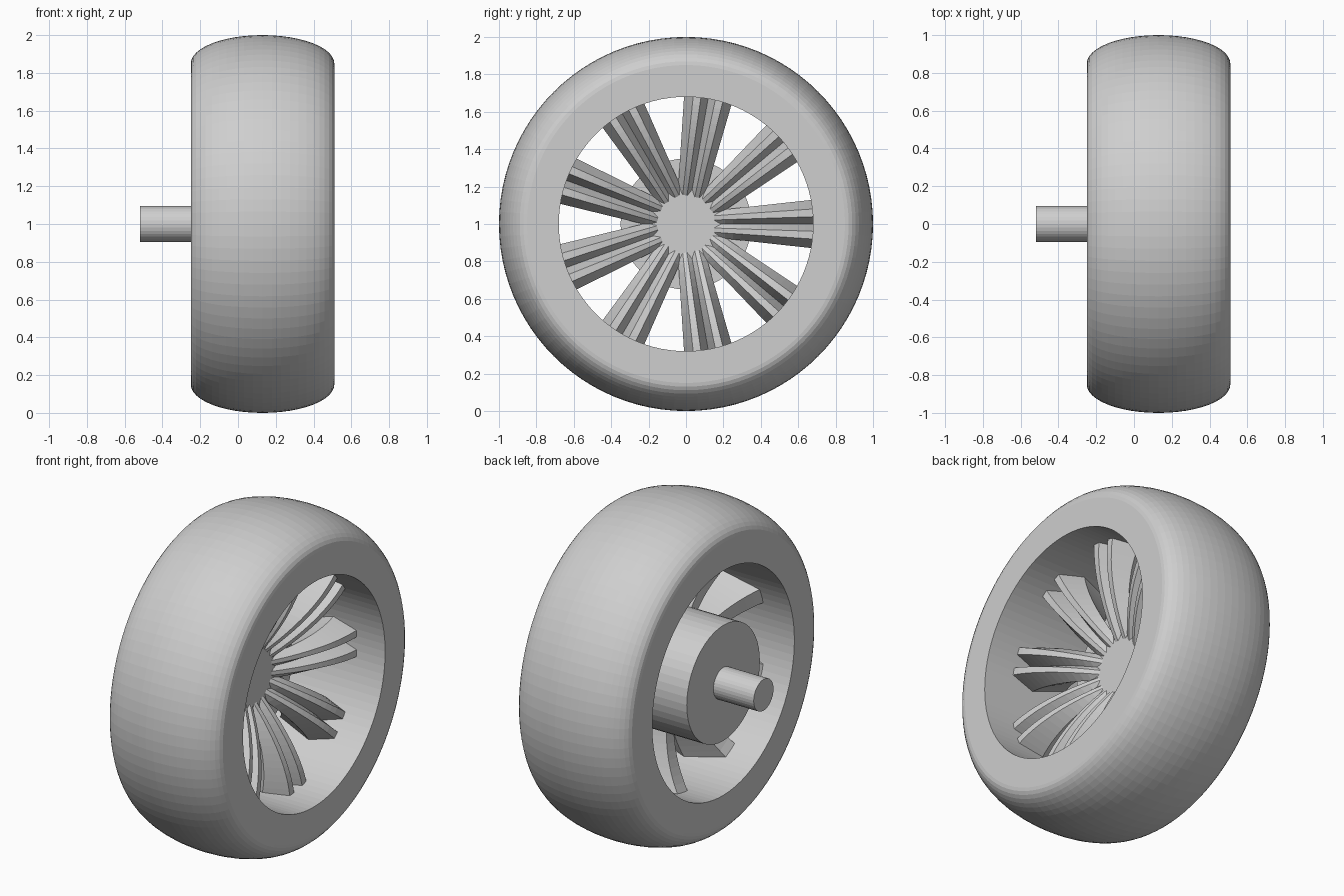
import bpy, bmesh
from math import cos, sin, pi

cube = bpy.data.objects.get("Cube")
if cube:
    bpy.data.objects.remove(cube, do_unlink=True)

# One plain grey for the whole wheel
grey = bpy.data.materials.new("plain_grey")
grey.use_nodes = True
colour = (0.62, 0.62, 0.62, 1)
grey.diffuse_color = colour
grey.node_tree.nodes["Principled BSDF"].inputs["Base Color"].default_value = colour

AXLE_Z = 1.0
RIM_R = 0.68
ROOT_R = 0.08
SPOKES = 9


def finish(name, bm):
    bmesh.ops.recalc_face_normals(bm, faces=bm.faces)
    mesh = bpy.data.meshes.new(name)
    bm.to_mesh(mesh)
    bm.free()
    mesh.materials.append(grey)
    obj = bpy.data.objects.new(name, mesh)
    obj.location.z = AXLE_Z
    bpy.context.collection.objects.link(obj)


def bridge(bm, a, b):
    n = len(a)
    for i in range(n):
        j = (i + 1) % n
        bm.faces.new((a[i], a[j], b[j], b[i]))


def lathe(name, profile, sides, closed=False):
    """Turn an (x, radius) profile about the x axis."""
    bm = bmesh.new()
    rings = [[bm.verts.new((x, r * cos(2 * pi * k / sides), r * sin(2 * pi * k / sides)))
              for k in range(sides)] for x, r in profile]
    for a, b in zip(rings, rings[1:]):
        bridge(bm, a, b)
    if closed:
        bridge(bm, rings[-1], rings[0])
    else:
        bm.faces.new(rings[0])
        bm.faces.new(rings[-1])
    finish(name, bm)


# Tyre: flat side walls, half-ellipse tread, straight inner wall
mid, half, shoulder = 0.13, 0.38, 0.85
steps = 24
tread = [(mid - half * cos(pi * i / steps), shoulder + (1 - shoulder) * sin(pi * i / steps))
         for i in range(steps + 1)]
lathe("tyre", [(mid - half, RIM_R)] + tread + [(mid + half, RIM_R)], 96, closed=True)

# Hub drum and axle
lathe("hub_drum", [(-0.25, 0.35), (0.12, 0.35)], 48)
lathe("axle", [(-0.52, 0.095), (-0.2, 0.095)], 32)

# Spoke cross-section: two front ribs, a groove between them, a flat keel behind
# (sideways share of half width, share of depth)
half_section = [(0.3, 0), (0.62, 0), (1, 0.4), (0.38, 1)]
section = ([(0, 0.32)] + half_section
           + [(-t, d) for t, d in reversed(half_section)])


def spoke_ring(bm, share, angle):
    """One cross-section; share runs from 0 at the hub to 1 at the rim."""
    r = ROOT_R + (RIM_R - ROOT_R) * share
    front = 0.32 - 0.25 * (1 - share) ** 1.8
    depth = 0.38 * (r / RIM_R) ** 1.2
    width = 0.055 + 0.11 * r
    ring = []
    for t, d in section:
        s = t * width
        ring.append(bm.verts.new((front - d * depth,
                                  r * cos(angle) - s * sin(angle),
                                  r * sin(angle) + s * cos(angle))))
    return ring


# Curved spokes, evenly spaced round the hub
for k in range(SPOKES):
    angle = 2 * pi * k / SPOKES
    bm = bmesh.new()
    n = 14
    rings = [spoke_ring(bm, i / n, angle) for i in range(n + 1)]
    for a, b in zip(rings, rings[1:]):
        bridge(bm, a, b)
    bm.faces.new(rings[0])
    bm.faces.new(rings[-1])
    finish(f"spoke_{k + 1}", bm)
